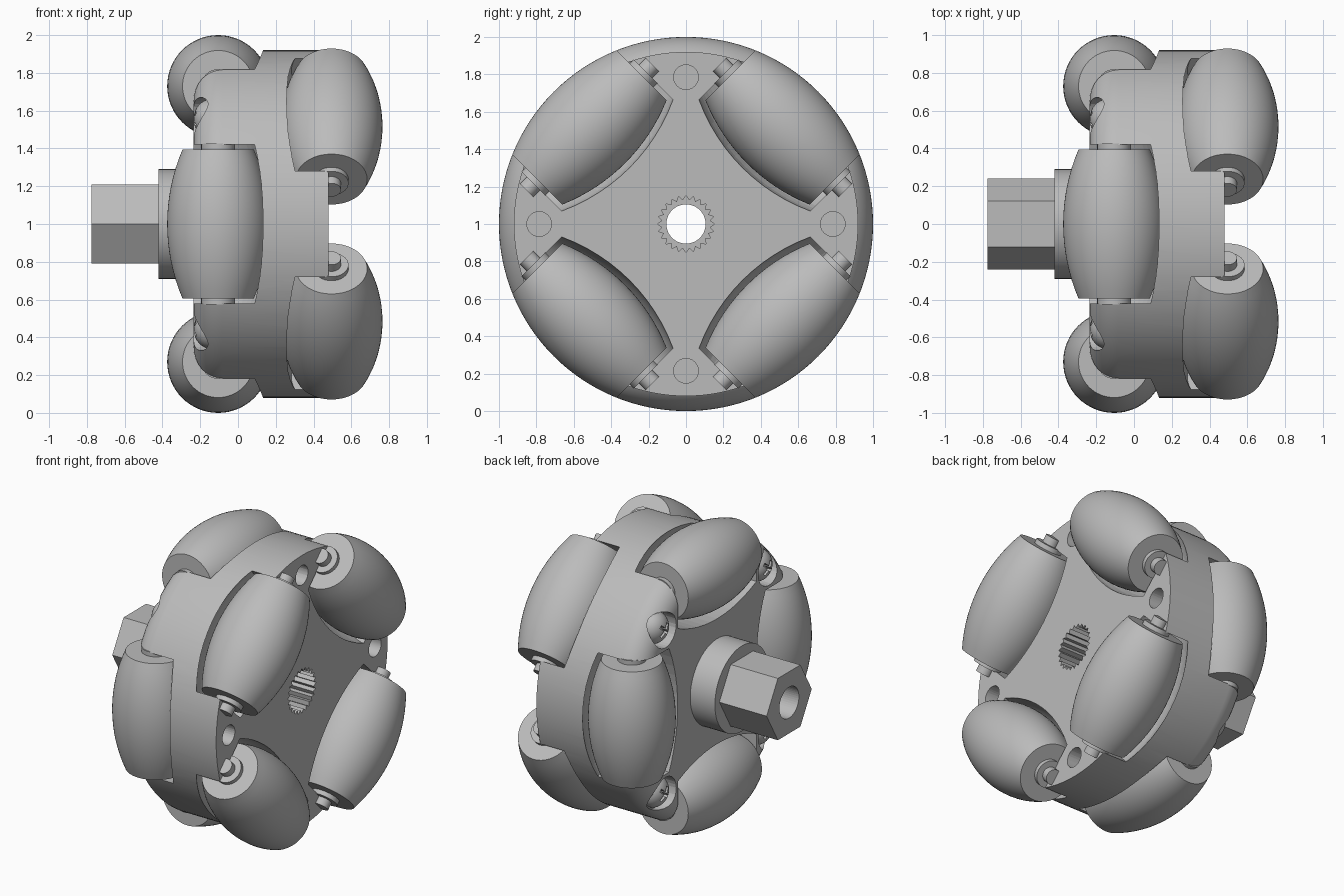
import bpy, bmesh
from math import sin, cos, pi, sqrt, radians
from mathutils import Matrix, Vector

cube = bpy.data.objects.get("Cube")
if cube:
    bpy.data.objects.remove(cube)

grey = bpy.data.materials.new("plain grey")
grey.use_nodes = True
COLOR = (0.5, 0.5, 0.5, 1)
grey.diffuse_color = COLOR
grey.node_tree.nodes["Principled BSDF"].inputs["Base Color"].default_value = COLOR

CENTRE = Matrix.Translation((0, 0, 1))
AXLE = 0.73          # distance from wheel axis to each roller axis
HALF = 0.395         # half length of a roller


def spin(angle):
    return CENTRE @ Matrix.Rotation(radians(angle), 4, 'X')


def finish(name, bm, smooth=True):
    bmesh.ops.recalc_face_normals(bm, faces=bm.faces)
    mesh = bpy.data.meshes.new(name)
    bm.to_mesh(mesh)
    bm.free()
    mesh.materials.append(grey)
    obj = bpy.data.objects.new(name, mesh)
    bpy.context.collection.objects.link(obj)
    if smooth:
        shade(obj)
    return obj


def shade(obj):
    bpy.ops.object.select_all(action='DESELECT')
    obj.select_set(True)
    bpy.context.view_layer.objects.active = obj
    bpy.ops.object.shade_smooth_by_angle(angle=radians(28))


def lathe_mesh(profile, matrix, segments=48, tooth=0):
    """Turn (x, radius) points around the x axis and cap both ends."""
    bm = bmesh.new()
    rings = []
    for x, r in profile:
        ring = []
        for i in range(segments):
            a = 2 * pi * i / segments
            rr = r - tooth * (i % 2)
            ring.append(bm.verts.new((x, rr * cos(a), rr * sin(a))))
        rings.append(ring)
    for a, b in zip(rings, rings[1:]):
        for i in range(segments):
            j = (i + 1) % segments
            bm.faces.new((a[i], a[j], b[j], b[i]))
    bm.faces.new(rings[0])
    bm.faces.new(rings[-1])
    bm.transform(matrix)
    return bm


def lathe(name, profile, matrix=CENTRE, segments=48, tooth=0, smooth=True):
    return finish(name, lathe_mesh(profile, matrix, segments, tooth), smooth)


def cut(obj, cutters):
    for c in cutters:
        c.hide_render = True
        mod = obj.modifiers.new("cut", 'BOOLEAN')
        mod.operation = 'DIFFERENCE'
        mod.solver = 'EXACT'
        mod.object = c
        bpy.context.view_layer.objects.active = obj
        bpy.ops.object.modifier_apply(modifier=mod.name)
        bpy.data.objects.remove(c)
    shade(obj)


def barrel(half, gap=0, steps=16):
    """Roller outline whose outer edge follows the wheel's rim."""
    ts = [half * (2 * i / steps - 1) for i in range(steps + 1)]
    return [(t, sqrt(1 - t * t) - AXLE + gap) for t in ts]


def pocket(matrix, side):
    """Clearance around a roller, swept open towards one side of the wheel."""
    bm = lathe_mesh(barrel(0.42, 0.035, 12), matrix, 40)
    points = [v.co.copy() for v in bm.verts]
    bm.clear()
    for p in points:
        bm.verts.new(p)
        bm.verts.new(p + Vector((side * 0.6, 0, 0)))
    hull = bmesh.ops.convex_hull(bm, input=bm.verts)
    spare = {g for g in hull["geom_interior"] + hull["geom_unused"]
             if isinstance(g, bmesh.types.BMVert)}
    bmesh.ops.delete(bm, geom=list(spare), context='VERTS')
    bmesh.ops.dissolve_limit(bm, angle_limit=0.005, verts=bm.verts, edges=bm.edges)
    return finish("pocket_cutter", bm, False)


def box(size, matrix):
    bm = bmesh.new()
    bmesh.ops.create_cube(bm, size=1, matrix=matrix @ Matrix.Diagonal((*size, 1)))
    return finish("slot_cutter", bm, False)


# Rollers, pins and washers: two rows of four, half a step apart
cutters = []
for row, x, first, side in (("inner", -0.105, 0, -1), ("outer", 0.495, 45, 1)):
    for k in range(4):
        m = (spin(first + 90 * k) @ Matrix.Translation((x, 0, AXLE))
             @ Matrix.Rotation(pi / 2, 4, 'Z'))
        label = f"{row}_{k + 1}"
        lathe("roller_" + label, barrel(HALF), m, 64)
        lathe("washer_" + label, [(-0.425, 0.09), (0.425, 0.09)], m, 32)
        lathe("pin_" + label, [(-0.475, 0.05), (0.475, 0.05)], m, 24)
        cutters.append(pocket(m, side))

# Wheel body with a rounded rim on the hub side
LEFT, RIGHT, RIM, FILLET = -0.235, 0.48, 0.92, 0.15
outline = [(LEFT, 0.3)]
for i in range(9):
    a = pi / 2 * i / 8
    outline.append((LEFT + FILLET * (1 - cos(a)), RIM - FILLET * (1 - sin(a))))
outline.append((RIGHT, RIM))
body = lathe("wheel_body", outline, segments=128)

# Blind holes on the open side, screw recesses on the hub side
for k in range(4):
    hole = spin(90 * k) @ Matrix.Translation((0, 0, 0.785))
    cutters.append(lathe("hole_cutter", [(0.34, 0.066), (0.6, 0.066)], hole, 32, smooth=False))
    seat = spin(90 * k + 45) @ Matrix.Translation((0, 0, 0.785))
    cutters.append(lathe("recess_cutter", [(-0.4, 0.115), (-0.15, 0.115)], seat, 32, smooth=False))

# Splined socket and through bore
cutters.append(lathe("spline_cutter", [(-0.1, 0.152), (0.6, 0.152)], CENTRE, 48, 0.024, False))
cutters.append(lathe("bore_cutter", [(-0.5, 0.105), (0.2, 0.105)], CENTRE, 48, smooth=False))
cut(body, cutters)

# Dome-headed screws with a cross slot
for k in range(4):
    m = spin(90 * k + 45) @ Matrix.Translation((-0.145, 0, 0.785))
    dome = [(-0.09 * sin(a), 0.105 * cos(a)) for a in (pi / 2 * i / 8.3 for i in range(9))]
    screw = lathe(f"screw_{k + 1}", dome, m, 32)
    deep = m @ Matrix.Translation((-0.09, 0, 0))
    cut(screw, [box((0.08, 0.1, 0.022), deep), box((0.08, 0.022, 0.1), deep)])

# Hub collar and hexagonal drive end
for name, profile, sides in (("hub_collar", [(-0.42, 0.29), (-0.225, 0.29)], 64),
                             ("hex_drive", [(-0.775, 0.242), (-0.42, 0.242)], 6)):
    part = lathe(name, profile, segments=sides)
    cut(part, [lathe("bore_cutter", [(-1, 0.105), (0, 0.105)], CENTRE, 48, smooth=False)])
